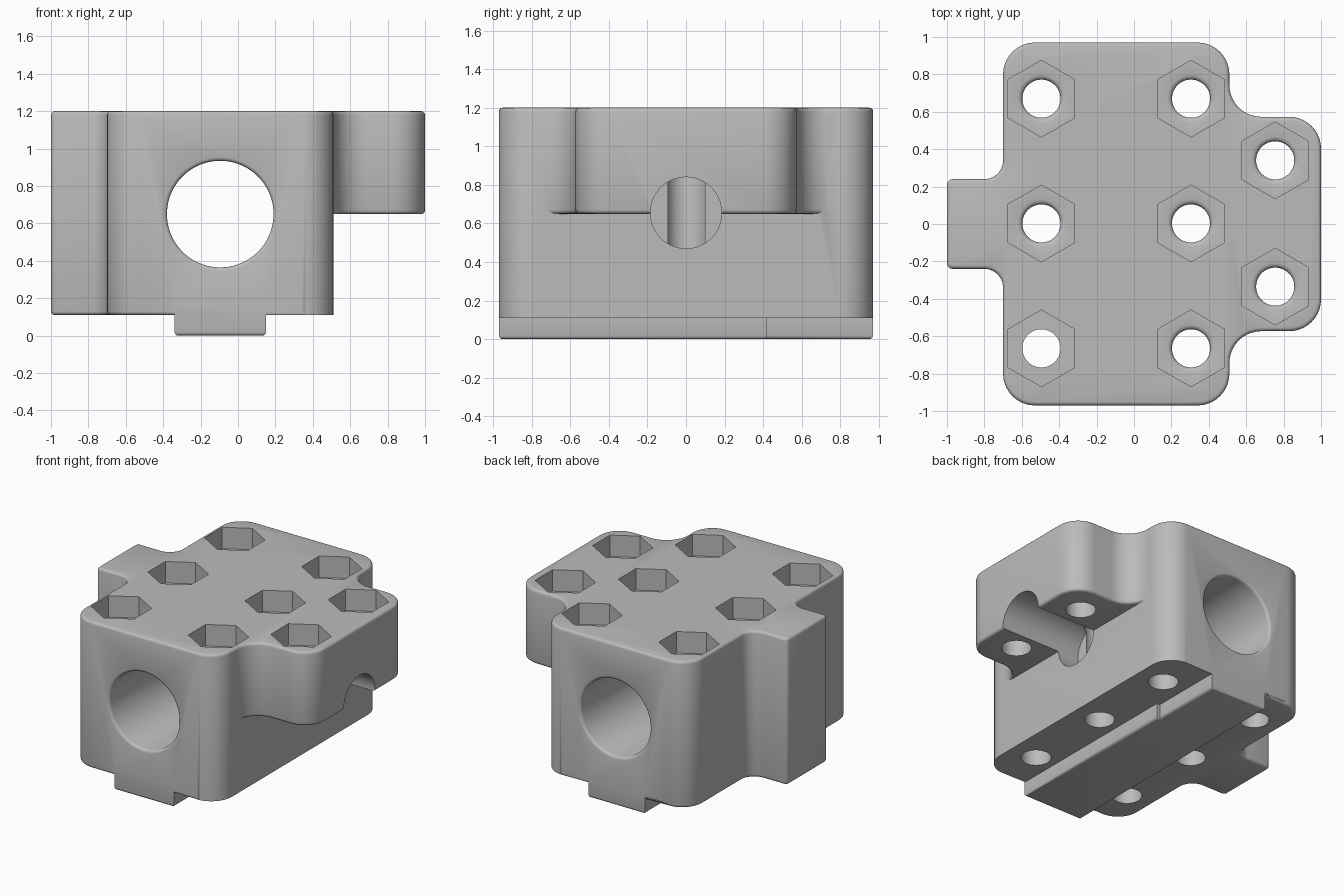
import bpy, bmesh, math
from mathutils import Matrix, Vector

cube = bpy.data.objects.get("Cube")
if cube:
    bpy.data.objects.remove(cube, do_unlink=True)

grey = bpy.data.materials.new("mid grey")
grey.use_nodes = True
COLOUR = (0.5, 0.5, 0.5, 1)
grey.diffuse_color = COLOUR
grey.node_tree.nodes["Principled BSDF"].inputs["Base Color"].default_value = COLOUR

BOTTOM, SHELF, TOP = 0.11, 0.65, 1.2
HEX_FLOOR = TOP - 0.16


def make_object(name, bm):
    bmesh.ops.recalc_face_normals(bm, faces=bm.faces[:])
    mesh = bpy.data.meshes.new(name)
    bm.to_mesh(mesh)
    bm.free()
    obj = bpy.data.objects.new(name, mesh)
    bpy.context.collection.objects.link(obj)
    mesh.materials.append(grey)
    return obj


def rounded(corners, steps=10):
    """Outline from (x, y, radius) corners, convex or concave."""
    out = []
    for i, (x, y, r) in enumerate(corners):
        p = Vector((x, y))
        if r == 0:
            out.append(p)
            continue
        a = (Vector(corners[i - 1][:2]) - p).normalized()
        b = (Vector(corners[(i + 1) % len(corners)][:2]) - p).normalized()
        n = steps if r > 0.05 else 3
        for k in range(n + 1):
            t = k / n * math.pi / 2
            out.append(p + a * r * (1 - math.sin(t)) + b * r * (1 - math.cos(t)))
    return out


def prism(name, outline, z0, z1, bevel_rule):
    """Extruded outline whose end edges are rounded where the rule allows."""
    bm = bmesh.new()
    base = bm.faces.new([bm.verts.new((p.x, p.y, z0)) for p in outline])
    ext = bmesh.ops.extrude_face_region(bm, geom=[base], use_keep_orig=True)
    moved = [v for v in ext["geom"] if isinstance(v, bmesh.types.BMVert)]
    bmesh.ops.translate(bm, vec=(0, 0, z1 - z0), verts=moved)
    bmesh.ops.recalc_face_normals(bm, faces=bm.faces[:])
    edges = []
    for e in bm.edges:
        a, b = e.verts
        if abs(a.co.z - b.co.z) < 1e-5 and bevel_rule((a.co + b.co) / 2):
            edges.append(e)
    bmesh.ops.bevel(bm, geom=edges, offset=0.02, segments=3, profile=0.5,
                    affect='EDGES')
    return make_object(name, bm)


def lathe(bm, profile, sides, matrix):
    """Closed turned solid from (radius, height) points."""
    rings = []
    for r, h in profile:
        angles = [2 * math.pi * (k + 0.5) / sides for k in range(sides)]
        rings.append([bm.verts.new(matrix @ Vector((r * math.cos(a), r * math.sin(a), h)))
                      for a in angles])
    for low, high in zip(rings, rings[1:]):
        for k in range(sides):
            j = (k + 1) % sides
            bm.faces.new((low[k], low[j], high[j], high[k]))
    bm.faces.new(rings[0][::-1])
    bm.faces.new(rings[-1])


def flare(r, h, size, direction):
    """Rounded mouth points leading up to height h."""
    pts = []
    for k in range(4):
        t = k / 3 * math.pi / 2
        pts.append((r + size * (1 - math.cos(t)), h - direction * size * (1 - math.sin(t))))
    return pts


# Main block with the narrow side tab
half = [(0.51, 0.97, 0.17), (-0.7, 0.97, 0.17), (-0.7, 0.24, 0.1), (-1, 0.24, 0.03)]
block_outline = rounded(half + [(x, -y, r) for x, y, r in reversed(half)])
block = prism("clamp_block", block_outline, BOTTOM, TOP,
              lambda m: m.z > 1 or m.x < -0.05)

# Raised lug with blended sides
half = [(0.3, 0.78, 0), (0.51, 0.78, 0), (0.51, 0.573, 0.17), (1, 0.573, 0.17)]
lug_outline = rounded(half + [(x, -y, r) for x, y, r in reversed(half)])
lug = prism("side_lug", lug_outline, SHELF, TOP, lambda m: m.x > 0.5)

# Locating key under the block, stepped on one side
key_outline = [Vector(p) for p in ((-0.34, -0.97), (0.15, -0.97), (0.15, 0.42),
                                   (0.125, 0.42), (0.125, 0.97), (-0.34, 0.97))]
key = prism("locating_key", key_outline, 0, BOTTOM + 0.05, lambda m: m.z < 0.05)

# Bolt holes and hexagonal nut pockets
spots = [(x, y) for x in (-0.495, 0.305) for y in (-0.665, 0.003, 0.67)]
spots += [(0.755, -0.335), (0.755, 0.34)]
holes, pockets = bmesh.new(), bmesh.new()
for x, y in spots:
    place = Matrix.Translation((x, y, 0))
    profile = [(0.102, -0.1), (0.102, HEX_FLOOR + 0.03)]
    if x > 0 or y > -0.5:
        mouth = flare(0.102, HEX_FLOOR, 0.025, 1)
        profile = [(0.102, -0.1)] + mouth[::1] + [(0.127, HEX_FLOOR + 0.03)]
    lathe(holes, profile, 40, place)
    lathe(pockets, [(0.205, HEX_FLOOR), (0.205, TOP + 0.1)], 6, place)
hole_cutter = make_object("bolt_holes", holes)
pocket_cutter = make_object("nut_pockets", pockets)

# Large bore along the length
bore = bmesh.new()
along_y = Matrix.Translation((-0.095, 0, SHELF)) @ Matrix.Rotation(-math.pi / 2, 4, 'X')
end = flare(0.285, 0.97, 0.02, 1)
wide = [(0.305, 1.1)]
lathe(bore, [(r, -h) for r, h in reversed(end + wide)] + end + wide, 64, along_y)
bore_cutter = make_object("main_bore", bore)

# Cross hole through the lug, stopping at the inner bolt hole
cross = bmesh.new()
along_x = Matrix.Translation((0, 0, SHELF + 0.005)) @ Matrix.Rotation(math.pi / 2, 4, 'Y')
lathe(cross, [(0.185, 0.34), (0.185, 1.1)], 48, along_x)
cross_cutter = make_object("cross_hole", cross)

# Combine everything into one solid
steps = [(lug, 'UNION'), (key, 'UNION'), (pocket_cutter, 'DIFFERENCE'),
         (hole_cutter, 'DIFFERENCE'), (bore_cutter, 'DIFFERENCE'),
         (cross_cutter, 'DIFFERENCE')]
for tool, operation in steps:
    mod = block.modifiers.new(tool.name, 'BOOLEAN')
    mod.object, mod.operation, mod.solver = tool, operation, 'EXACT'
bpy.context.view_layer.update()
solid = bpy.data.meshes.new_from_object(
    block.evaluated_get(bpy.context.evaluated_depsgraph_get()))
block.modifiers.clear()
block.data = solid
for tool, _ in steps:
    bpy.data.objects.remove(tool, do_unlink=True)

solid.materials.clear()
solid.materials.append(grey)
solid.polygons.foreach_set("material_index", [0] * len(solid.polygons))
bpy.ops.object.select_all(action='DESELECT')
block.select_set(True)
bpy.context.view_layer.objects.active = block
bpy.ops.object.shade_smooth_by_angle(angle=math.radians(35))
